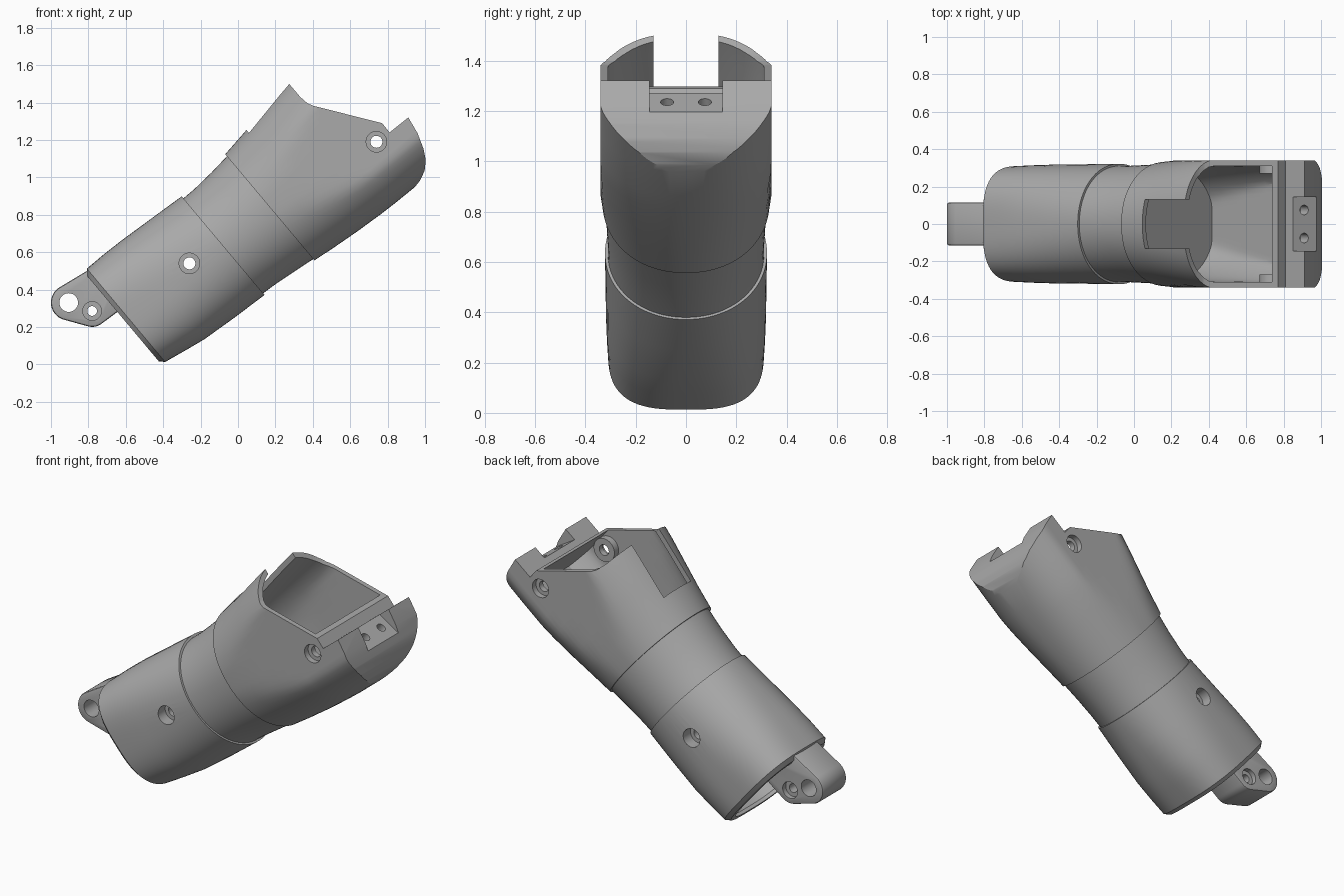
import bpy, bmesh, math
from mathutils import Vector, Matrix
from mathutils.geometry import convex_hull_2d

if "Cube" in bpy.data.objects:
    bpy.data.objects.remove(bpy.data.objects["Cube"], do_unlink=True)

TILT = math.radians(40)
CS, SN = math.cos(TILT), math.sin(TILT)

grey = bpy.data.materials.new("plain grey")
grey.use_nodes = True
COLOUR = (0.4, 0.4, 0.4, 1)
grey.diffuse_color = COLOUR
grey.node_tree.nodes["Principled BSDF"].inputs["Base Color"].default_value = COLOUR


def place(u, y, v):
    """Tilted limb frame (along, across, up) to world."""
    return Vector((u * CS - v * SN, y, u * SN + v * CS))


def finish(name, bm):
    bmesh.ops.recalc_face_normals(bm, faces=bm.faces)
    me = bpy.data.meshes.new(name)
    bm.to_mesh(me)
    bm.free()
    me.materials.append(grey)
    ob = bpy.data.objects.new(name, me)
    bpy.context.collection.objects.link(ob)
    return ob


def loft(name, stations, side=1.0, floor=-9.0, inset=0.0, count=80):
    """Superellipse sections: along, low, high, half width, exponent."""
    bm = bmesh.new()
    rings = []
    for u, lo, hi, w, n in stations:
        mid, h, w = (lo + hi) / 2, (hi - lo) / 2 - inset, w - inset
        ring = []
        for i in range(count):
            a = math.tau * (i + 0.5) / count
            c, s = math.cos(a), math.sin(a)
            y = math.copysign(abs(c) ** (2 / n), c) * w
            v = mid + math.copysign(abs(s) ** (2 / n), s) * h
            ring.append(bm.verts.new(place(u, max(-side, min(side, y)), max(v, floor))))
        rings.append(ring)
    for a, b in zip(rings, rings[1:]):
        for i in range(count):
            j = (i + 1) % count
            bm.faces.new((a[i], a[j], b[j], b[i]))
    bm.faces.new(rings[0])
    bm.faces.new(rings[-1])
    return finish(name, bm)


def prism(name, outline, half):
    """Outline in the limb frame, extruded across the limb."""
    bm = bmesh.new()
    a = [bm.verts.new(place(u, -half, v)) for u, v in outline]
    b = [bm.verts.new(place(u, half, v)) for u, v in outline]
    for i in range(len(a)):
        j = (i + 1) % len(a)
        bm.faces.new((a[i], a[j], b[j], b[i]))
    bm.faces.new(a)
    bm.faces.new(b)
    return finish(name, bm)


def rod(name, centre, radius, length, axis=(0, 1, 0)):
    bm = bmesh.new()
    turn = Vector((0, 0, 1)).rotation_difference(Vector(axis)).to_matrix().to_4x4()
    bmesh.ops.create_cone(bm, cap_ends=True, segments=32, radius1=radius, radius2=radius,
                          depth=length, matrix=Matrix.Translation(centre) @ turn)
    return finish(name, bm)


def apply(ob, mod):
    bpy.context.view_layer.objects.active = ob
    bpy.ops.object.modifier_apply(modifier=mod.name)


def combine(ob, other, operation="DIFFERENCE"):
    mod = ob.modifiers.new("cut", "BOOLEAN")
    mod.operation, mod.solver, mod.object = operation, "EXACT", other
    apply(ob, mod)
    bpy.data.objects.remove(other, do_unlink=True)


def bore(ob, x, z, face, depth, inner=0.032, outer=0.055):
    """Through hole with a counterbore on both sides."""
    combine(ob, rod("hole", (x, 0, z), inner, 2))
    for s in (-1, 1):
        combine(ob, rod("counterbore", (x, s * (face - depth + 0.25), z), outer, 0.5))


# Lower sleeve, open at its end
sleeve = [(-0.314, 0.285, 0.885, 0.29, 3), (-0.29, 0.26, 0.912, 0.31, 3),
          (-0.17, 0.238, 0.912, 0.315, 2.8), (-0.05, 0.218, 0.908, 0.318, 2.6),
          (0.15, 0.203, 0.895, 0.32, 2.3), (0.347, 0.193, 0.882, 0.322, 2.05)]
lower = loft("lower_sleeve", sleeve)
pocket = [(-0.4,) + sleeve[0][1:]] + sleeve[:4]
combine(lower, loft("pocket", pocket, inset=0.03))
bore(lower, -0.26, 0.54, 0.32, 0.07)

# Neck between the two sleeves
neck = loft("neck", [(0.3, 0.207, 0.868, 0.31, 2.05), (0.42, 0.2, 0.868, 0.311, 2.05),
                     (0.55, 0.186, 0.877, 0.316, 2.05), (0.69, 0.17, 0.893, 0.323, 2.1)])

# Upper shell: flat-sided loft trimmed by a side profile
shell = [(0.67, 0.163, 0.905, 0.332, 2.1), (0.8, 0.148, 0.925, 0.345, 2.15),
         (0.95, 0.134, 0.95, 0.362, 2.25), (1.1, 0.124, 0.975, 0.378, 2.35),
         (1.2, 0.12, 0.99, 0.385, 2.4), (1.35, 0.118, 0.99, 0.385, 2.4),
         (1.65, 0.118, 0.99, 0.385, 2.4)]
upper = loft("upper_shell", shell, side=0.34)
trim = [(0.5, 0), (1.3, 0), (1.32, 0.115), (1.38, 0.128), (1.43, 0.152), (1.47, 0.19),
        (1.5, 0.244), (1.53, 0.33), (1.546, 0.426), (1.418, 0.429), (1.419, 0.493),
        (1.197, 0.8), (1.182, 0.83), (1.174, 0.88), (1.172, 1.2), (0.5, 1.2)]
combine(upper, prism("side_profile", trim, 0.6), "INTERSECT")
hollow = [(0.72,) + shell[0][1:]] + shell[1:5] + [(1.4,) + shell[5][1:]]
combine(upper, loft("hollow", hollow, side=0.31, floor=0.21, inset=0.03))
combine(upper, prism("back_slot", [(0.84, 0.7), (1.4, 0.7), (1.4, 1.2), (0.84, 1.2)], 0.13))

# Bolt bosses inside the shell
for s in (-1, 1):
    combine(upper, rod("boss", (0.74, s * 0.295, 1.19), 0.07, 0.05), "UNION")
bore(upper, 0.74, 1.19, 0.34, 0.035)

# Sloped ledge with two screw holes in the end bar
slope = Vector((0.13, 0, -0.08)).normalized()
up = Vector((-slope.z, 0, slope.x))
ledge_mid = Vector((0.91, 0, 1.235))
bm = bmesh.new()
frame = Matrix((slope, (0, 1, 0), up)).transposed().to_4x4()
size = Matrix.Diagonal((0.5, 0.29, 0.2, 1))
bmesh.ops.create_cube(bm, size=1, matrix=Matrix.Translation(ledge_mid + up * 0.1) @ frame @ size)
combine(upper, finish("ledge", bm))
for s in (-1, 1):
    combine(upper, rod("screw_hole", ledge_mid + Vector((0, s * 0.075, 0)), 0.026, 0.16, up))

# Hinge lug at the lower end
pins = [(-0.481, 0.835, 0.095), (-0.414, 0.72, 0.085)]
cloud = [Vector(p) for p in ((-0.31, 0.88), (-0.03, 0.86), (-0.03, 0.62), (-0.33, 0.63))]
for u, v, r in pins:
    cloud += [Vector((u + r * math.cos(k * math.tau / 48), v + r * math.sin(k * math.tau / 48)))
              for k in range(48)]
lug = prism("hinge_lug", [cloud[i] for i in convex_hull_2d(cloud)], 0.115)
edge = lug.modifiers.new("soft edge", "BEVEL")
edge.width, edge.segments, edge.angle_limit = 0.012, 2, math.radians(50)
apply(lug, edge)
combine(lug, rod("pin_hole", place(pins[0][0], 0, pins[0][1]), 0.05, 1))
second = place(pins[1][0], 0, pins[1][1])
bore(lug, second.x, second.z, 0.115, 0.03, inner=0.026, outer=0.05)

# Smooth shading with sharp cuts
bpy.ops.object.select_all(action="DESELECT")
for ob in (lower, neck, upper, lug):
    ob.select_set(True)
bpy.context.view_layer.objects.active = upper
bpy.ops.object.shade_smooth_by_angle(angle=math.radians(28))
